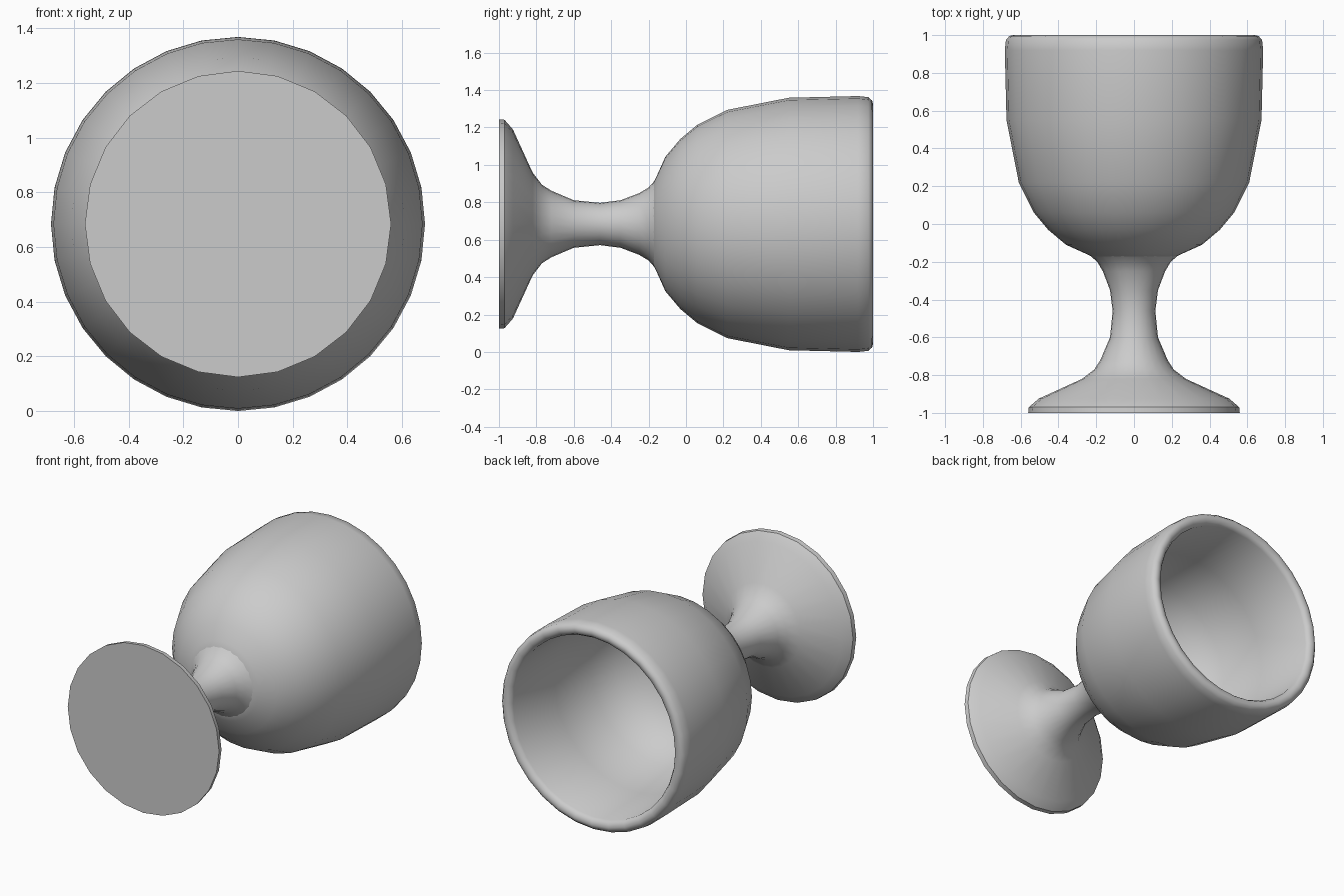
import bpy, bmesh, math

cube = bpy.data.objects.get("Cube")
if cube:
    bpy.data.objects.remove(cube, do_unlink=True)

AXIS_Z = 0.684  # height of the goblet's lying axis

grey = bpy.data.materials.new("plain grey")
grey.use_nodes = True
COLOUR = (0.6, 0.6, 0.6, 1)
grey.diffuse_color = COLOUR
grey.node_tree.nodes["Principled BSDF"].inputs["Base Color"].default_value = COLOUR


def lathe(name, profile, sides, cap_start=False):
    """Turn (y, radius) points around the y axis; radius 0 makes a pole."""
    bm = bmesh.new()
    rings = []
    for y, r in profile:
        if r == 0:
            rings.append([bm.verts.new((0, y, 0))] * sides)
            continue
        angles = [2 * math.pi * i / sides for i in range(sides)]
        rings.append([bm.verts.new((r * math.sin(a), y, r * math.cos(a))) for a in angles])
    for a, b in zip(rings, rings[1:]):
        for i in range(sides):
            j = (i + 1) % sides
            corners = dict.fromkeys((a[i], a[j], b[j], b[i]))
            bm.faces.new(list(corners))
    if cap_start:
        bm.faces.new(rings[0])
    bmesh.ops.recalc_face_normals(bm, faces=bm.faces)
    mesh = bpy.data.meshes.new(name)
    bm.to_mesh(mesh)
    bm.free()
    mesh.materials.append(grey)
    obj = bpy.data.objects.new(name, mesh)
    obj.location.z = AXIS_Z
    bpy.context.collection.objects.link(obj)
    bpy.ops.object.select_all(action='DESELECT')
    obj.select_set(True)
    bpy.context.view_layer.objects.active = obj
    bpy.ops.object.shade_smooth_by_angle(angle=math.radians(40))
    return obj


# Foot and waisted stem, running just inside the bowl
lathe("foot_and_stem", [
    (-1.0, 0.56), (-0.97, 0.557), (-0.925, 0.505), (-0.82, 0.275),
    (-0.77, 0.21), (-0.72, 0.178), (-0.6, 0.127), (-0.46, 0.113),
    (-0.35, 0.127), (-0.25, 0.165), (-0.2, 0.195), (-0.165, 0.235)],
    24, cap_start=True)

# Bowl: outside from the stem to the rounded rim, then the hollow inside
lathe("bowl", [
    (-0.18, 0.0), (-0.18, 0.21), (-0.155, 0.26), (-0.11, 0.36), (-0.03, 0.455),
    (0.06, 0.53), (0.22, 0.61), (0.55, 0.675), (0.92, 0.684), (0.975, 0.678),
    (0.995, 0.66), (1.0, 0.64), (0.992, 0.615), (0.97, 0.60), (0.55, 0.59),
    (0.25, 0.53), (0.1, 0.45), (0.0, 0.33), (-0.05, 0.18), (-0.06, 0.0)],
    32)
